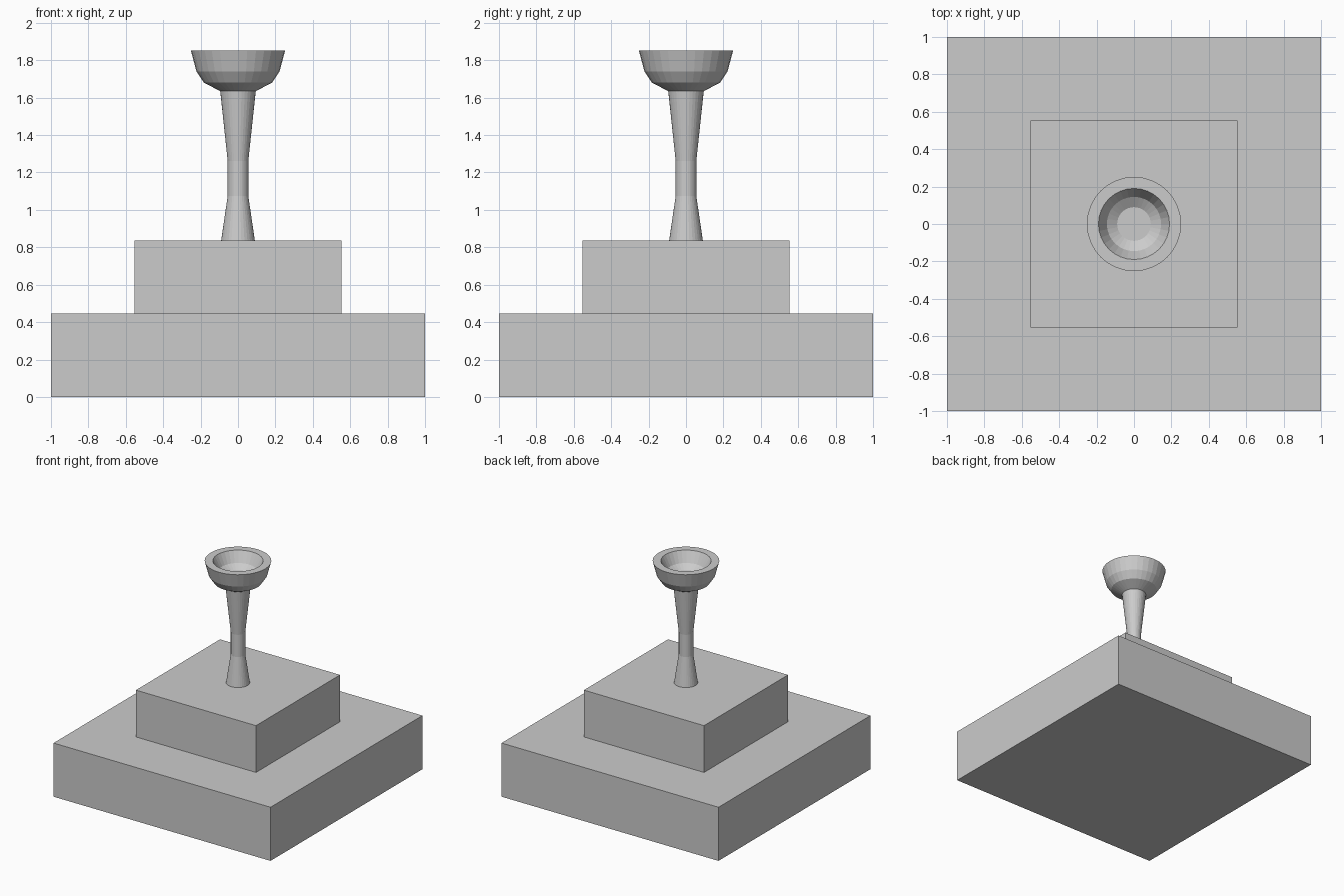
import bpy, bmesh
from math import cos, sin, tau

if "Cube" in bpy.data.objects:
    bpy.data.objects.remove(bpy.data.objects["Cube"])


def block(name, size, z0, z1):
    bpy.ops.mesh.primitive_cube_add(size=1, location=(0, 0, (z0 + z1) / 2))
    ob = bpy.context.object
    ob.name = name
    ob.scale = (size, size, z1 - z0)
    return ob


def lathe(name, profile, sides=32):
    """Revolve (radius, z) points round z and cap both ends."""
    bm = bmesh.new()
    rings = [[bm.verts.new((r * cos(tau * i / sides), r * sin(tau * i / sides), z))
              for i in range(sides)] for r, z in profile]
    for a, b in zip(rings, rings[1:]):
        for i in range(sides):
            j = (i + 1) % sides
            bm.faces.new((a[i], a[j], b[j], b[i]))
    bm.faces.new(rings[0][::-1])
    bm.faces.new(rings[-1])
    me = bpy.data.meshes.new(name)
    bm.to_mesh(me)
    bm.free()
    ob = bpy.data.objects.new(name, me)
    bpy.context.collection.objects.link(ob)
    return ob


# Stepped square plinth
block("lower_plinth", 2.0, 0, 0.447)
block("upper_plinth", 1.107, 0.447, 0.837)

# Waisted stem flowing into a thick-walled bowl with a hollow inside
lathe("stem_and_bowl", [
    (0.09, 0.837), (0.055, 1.075), (0.055, 1.26), (0.095, 1.635),
    (0.182, 1.68), (0.222, 1.74), (0.252, 1.852),
    (0.19, 1.852), (0.145, 1.765), (0.09, 1.73),
])
